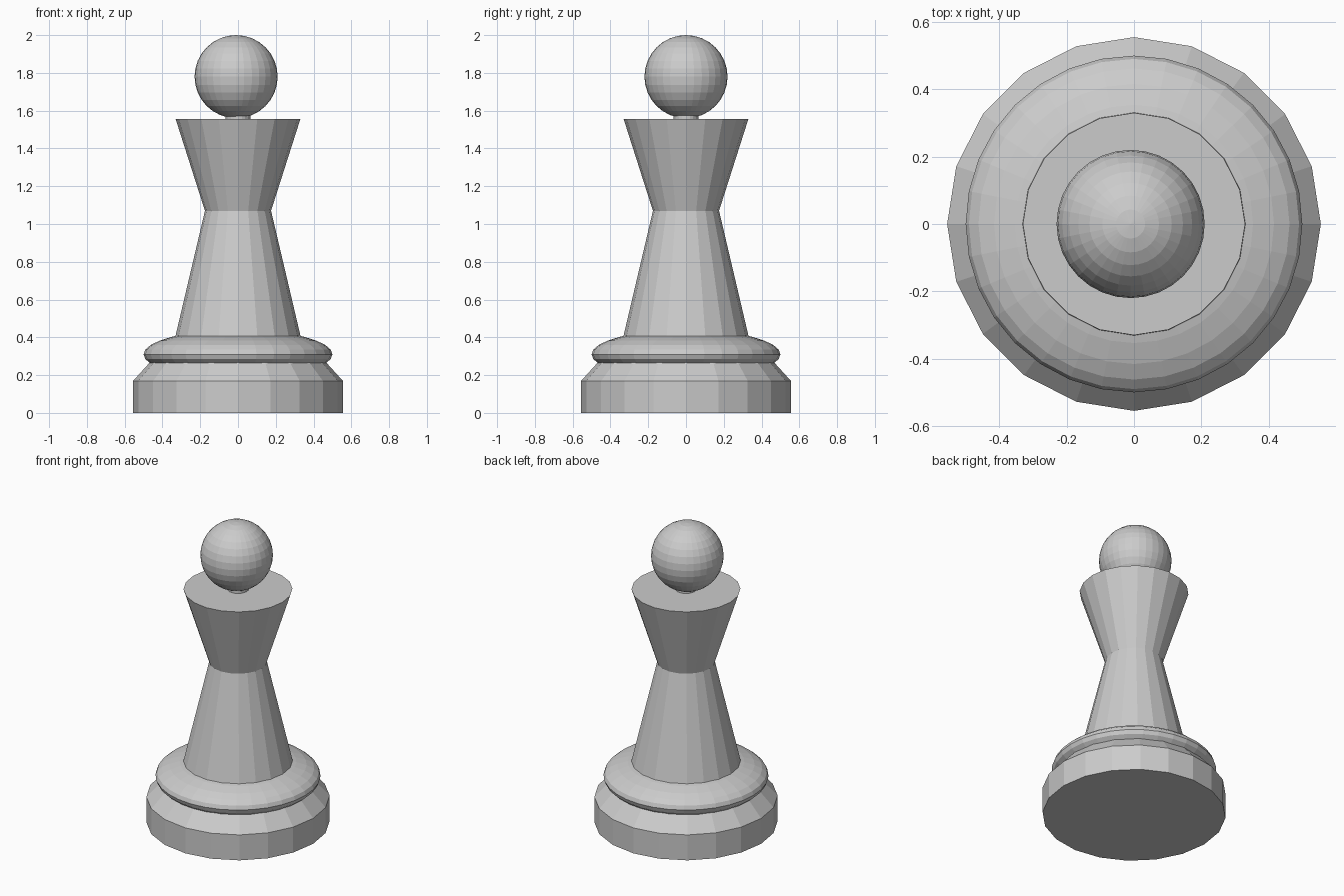
import bpy, bmesh
from mathutils import Matrix

if "Cube" in bpy.data.objects:
    bpy.data.objects.remove(bpy.data.objects["Cube"])

SIDES = 20


def finish(name, bm):
    bmesh.ops.recalc_face_normals(bm, faces=bm.faces)
    mesh = bpy.data.meshes.new(name)
    bm.to_mesh(mesh)
    bm.free()
    obj = bpy.data.objects.new(name, mesh)
    bpy.context.collection.objects.link(obj)
    return obj


def cone(name, r1, r2, z1, z2):
    """Closed, flat-shaded frustum between two heights."""
    bm = bmesh.new()
    bmesh.ops.create_cone(bm, cap_ends=True, segments=SIDES,
                          radius1=r1, radius2=r2, depth=z2 - z1,
                          matrix=Matrix.Translation((0, 0, (z1 + z2) / 2)))
    return finish(name, bm)


def ball(name, centre, radius, half_height):
    """Faceted sphere, optionally flattened."""
    bm = bmesh.new()
    m = Matrix.Translation(centre) @ Matrix.Diagonal((radius, radius, half_height, 1))
    bmesh.ops.create_uvsphere(bm, u_segments=32, v_segments=16, radius=1, matrix=m)
    return finish(name, bm)


# Stepped foot
cone("base_disc", 0.555, 0.555, 0, 0.17)
cone("base_slope", 0.555, 0.455, 0.17, 0.28)
# Flattened cushion above the foot
ball("base_cushion", (0, 0, 0.31), 0.50, 0.13)
# Tapered body and flared crown
cone("body", 0.335, 0.175, 0.39, 1.07)
cone("crown", 0.175, 0.33, 1.07, 1.555)
# Short neck and round head
cone("neck", 0.065, 0.065, 1.54, 1.59)
ball("head", (-0.01, 0, 1.78), 0.22, 0.22)
